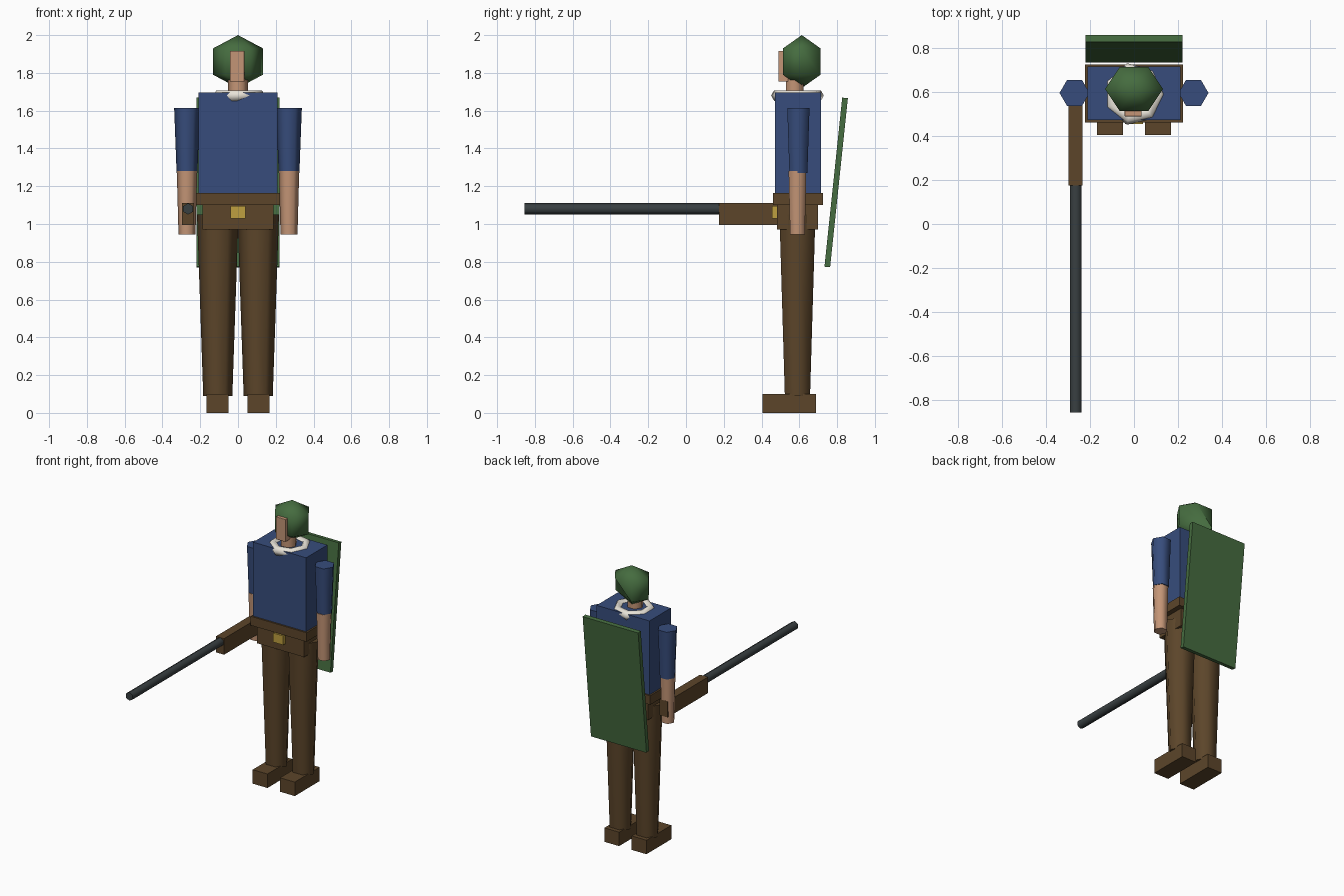
import bpy
import math

old = bpy.data.objects.get("Cube")
if old:
    bpy.data.objects.remove(old)


def material(name, *rgb):
    m = bpy.data.materials.new(name)
    m.use_nodes = True
    colour = (*rgb, 1)
    m.diffuse_color = colour
    m.node_tree.nodes["Principled BSDF"].inputs["Base Color"].default_value = colour
    return m


GREEN = material("green", 0.06, 0.15, 0.05)
BLUE = material("blue", 0.038, 0.073, 0.2)
BROWN = material("brown", 0.107, 0.06, 0.023)
SKIN = material("skin", 0.55, 0.3, 0.18)
CREAM = material("cream", 0.8, 0.76, 0.68)
GOLD = material("gold", 0.52, 0.35, 0.05)
STEEL = material("dark steel", 0.04, 0.05, 0.053)


def finish(name, mat, smooth=None):
    ob = bpy.context.object
    ob.name = name
    ob.data.materials.append(mat)
    if smooth:
        bpy.ops.object.shade_smooth_by_angle(angle=math.radians(smooth))
    return ob


def box(name, mat, x, y, z, tilt=0):
    """Box from its (low, high) extents, optionally tilted about x."""
    spans = (x, y, z)
    bpy.ops.mesh.primitive_cube_add(size=1, location=[sum(s) / 2 for s in spans])
    ob = bpy.context.object
    ob.scale = [s[1] - s[0] for s in spans]
    ob.rotation_euler.x = tilt
    return finish(name, mat)


def limb(name, mat, x, y, bottom, top, r_bottom, r_top):
    """Upright tapered six-sided column with corners facing sideways."""
    bpy.ops.mesh.primitive_cone_add(
        vertices=6, radius1=r_bottom, radius2=r_top, depth=top - bottom,
        location=(x, y, (top + bottom) / 2), rotation=(0, 0, math.pi / 6))
    return finish(name, mat, 65)


# Arms, legs and feet, mirrored
for side, s in (("left", 1), ("right", -1)):
    limb(side + "_leg", BROWN, s * 0.107, 0.59, 0.09, 1.05, 0.077, 0.11)
    box(side + "_foot", BROWN, sorted((s * 0.05, s * 0.167)), (0.405, 0.687), (0, 0.1))
    limb(side + "_sleeve", BLUE, s * 0.27, 0.595, 1.27, 1.615, 0.055, 0.068)
    limb(side + "_forearm", SKIN, s * 0.27, 0.59, 0.945, 1.28, 0.045, 0.054)

# Body and belt
box("torso", BLUE, (-0.21, 0.21), (0.472, 0.714), (1.15, 1.695))
box("belt", BROWN, (-0.222, 0.222), (0.46, 0.724), (1.1, 1.165))
box("hips", BROWN, (-0.187, 0.187), (0.483, 0.7), (0.972, 1.11))
box("buckle", GOLD, (-0.04, 0.04), (0.455, 0.5), (1.03, 1.095))

# Scarf ring
bpy.ops.mesh.primitive_torus_add(major_segments=7, minor_segments=6, major_radius=0.111,
                                 minor_radius=0.032, location=(0, 0.59, 1.68))
finish("scarf", CREAM, 65)

# Head
limb("neck", SKIN, 0, 0.575, 1.66, 1.8, 0.054, 0.054)
bpy.ops.mesh.primitive_uv_sphere_add(segments=6, ring_count=3, radius=1,
                                     location=(0, 0.613, 1.86))
hood = bpy.context.object
hood.scale = (0.152, 0.132, 0.14)
# Turn the ring so corners point sideways and flats face front and back
for v in hood.data.vertices:
    ring = math.hypot(v.co.x, v.co.y)
    if ring > 0.01:
        a = round(math.atan2(v.co.y, v.co.x) / (math.pi / 3)) * math.pi / 3
        v.co.x, v.co.y = ring * math.cos(a), ring * math.sin(a)
finish("hood", GREEN, 89)
face = box("face", SKIN, (-0.042, 0.034), (0.489, 0.56), (1.755, 1.915))
bevel = face.modifiers.new("rounded_top", "BEVEL")
bevel.width = 0.012

# Long gun held at the right hip
box("gun_stock", BROWN, (-0.297, -0.233), (0.175, 0.633), (0.995, 1.11))
bpy.ops.mesh.primitive_cylinder_add(vertices=6, radius=0.03, depth=1.045,
                                    location=(-0.264, -0.3325, 1.08),
                                    rotation=(math.pi / 2, 0, 0))
finish("gun_barrel", STEEL, 65)

# Leaning shield on the back
box("back_shield", GREEN, (-0.22, 0.22), (0.78, 0.81), (0.77, 1.67), -math.radians(6))
